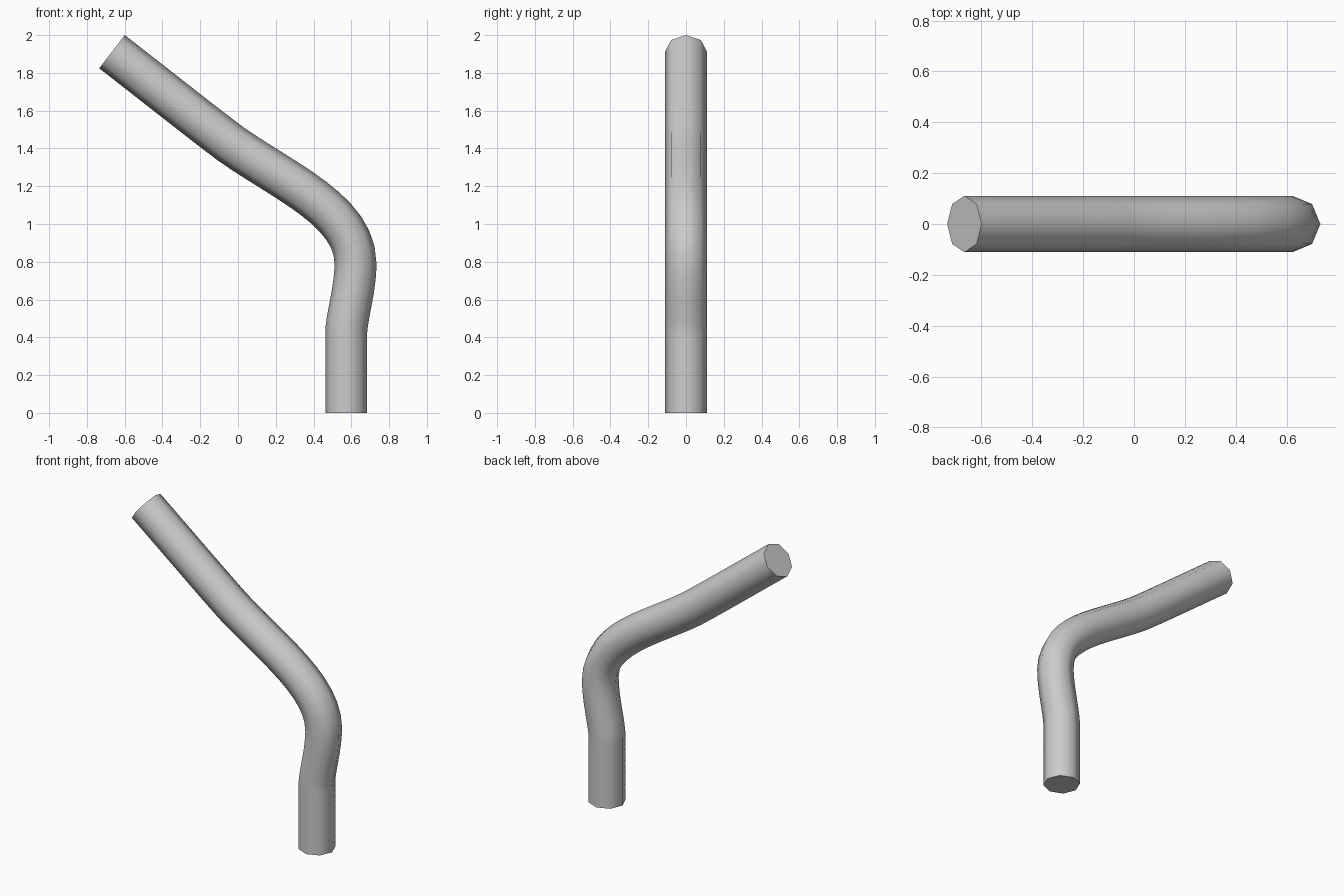
import bpy
import math

if "Cube" in bpy.data.objects:
    bpy.data.objects.remove(bpy.data.objects["Cube"])

# Path in the XZ plane: (left handle, point, right handle)
path = [
    ((0.573, -0.14), (0.573, 0.0), (0.573, 0.14)),
    ((0.573, 0.33), (0.573, 0.43), (0.578, 0.52)),
    ((0.622, 0.66), (0.622, 0.79), (0.622, 1.07)),
    ((0.25, 1.22), (-0.04, 1.425), (-0.20, 1.545)),
    ((-0.509, 1.79), (-0.667, 1.912), (-0.825, 2.034)),
]

# Bent pipe: eight-sided tube swept along the path
curve = bpy.data.curves.new("bent_pipe", "CURVE")
curve.dimensions = "3D"
curve.resolution_u = 12
curve.bevel_depth = 0.111
curve.bevel_resolution = 2
curve.use_fill_caps = True
spline = curve.splines.new("BEZIER")
spline.bezier_points.add(len(path) - 1)
for bp, (left, point, right) in zip(spline.bezier_points, path):
    bp.handle_left_type = bp.handle_right_type = "FREE"
    bp.co = (point[0], 0, point[1])
    bp.handle_left = (left[0], 0, left[1])
    bp.handle_right = (right[0], 0, right[1])

pipe = bpy.data.objects.new("bent_pipe", curve)
bpy.context.collection.objects.link(pipe)

# Convert to a mesh with smooth sides and sharp end caps
bpy.context.view_layer.objects.active = pipe
pipe.select_set(True)
bpy.ops.object.convert(target="MESH")
bpy.ops.object.shade_smooth_by_angle(angle=math.radians(60))
